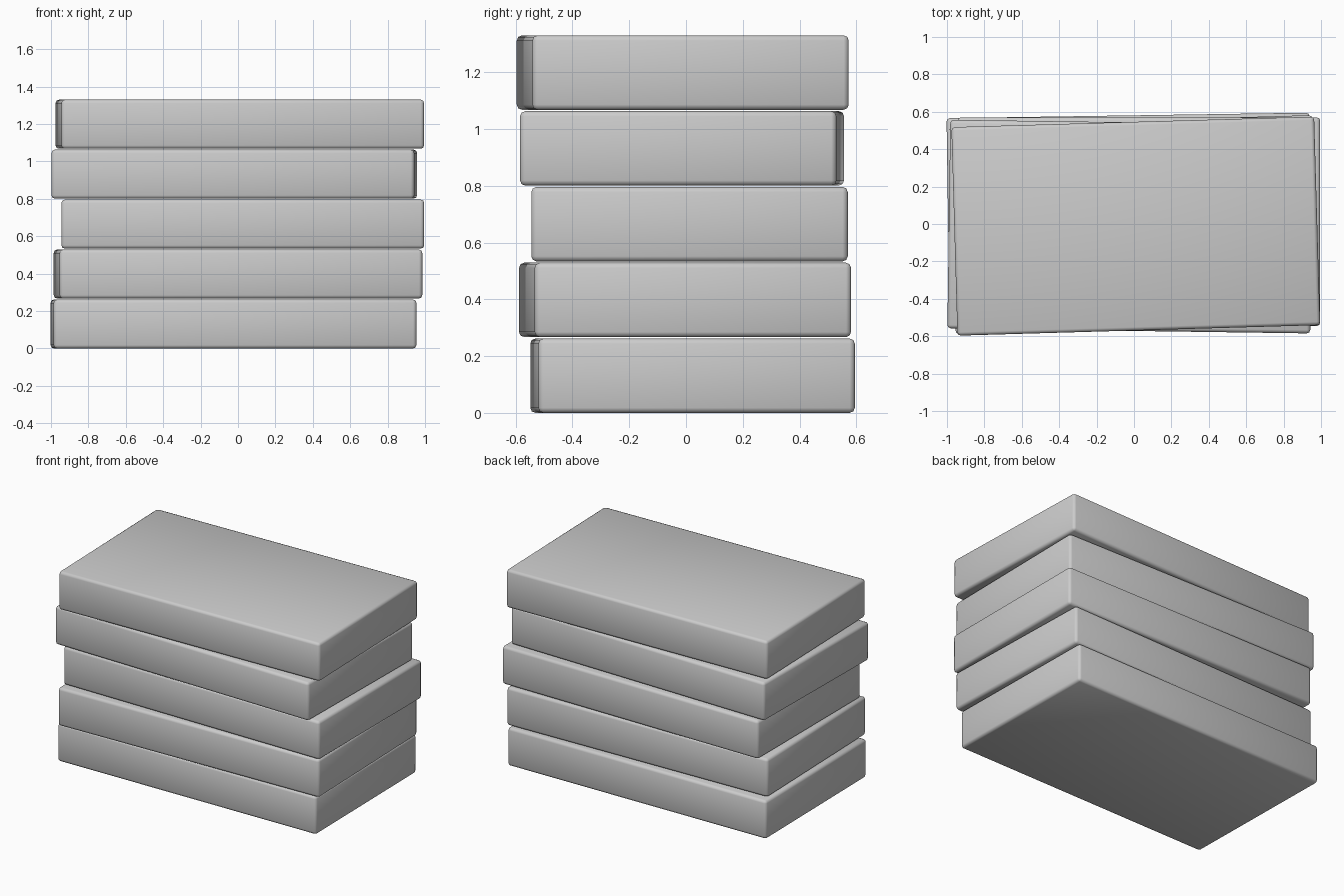
import bpy

if "Cube" in bpy.data.objects:
    bpy.data.objects.remove(bpy.data.objects["Cube"])

LENGTH, WIDTH, THICK, PITCH = 1.94, 1.115, 0.262, 0.267

# Each slab, bottom to top: centre x, centre y, twist in radians
slabs = [
    (-0.024, 0.023, 0.015),
    (0.0, -0.0035, 0.029),
    (0.0255, 0.0125, 0.0),
    (-0.02, -0.014, -0.014),
    (0.0095, -0.0115, 0.029),
]

# Stack of slightly twisted slabs with rounded edges
for i, (x, y, twist) in enumerate(slabs):
    bpy.ops.mesh.primitive_cube_add(
        size=1, location=(x, y, THICK / 2 + i * PITCH), rotation=(0, 0, twist))
    slab = bpy.context.object
    slab.name = f"slab_{i + 1}"
    slab.scale = (LENGTH, WIDTH, THICK)
    bpy.ops.object.transform_apply(location=False, rotation=False, scale=True)
    bevel = slab.modifiers.new("rounded_edges", 'BEVEL')
    bevel.width = 0.018
    bevel.segments = 2
    bpy.ops.object.shade_smooth()
